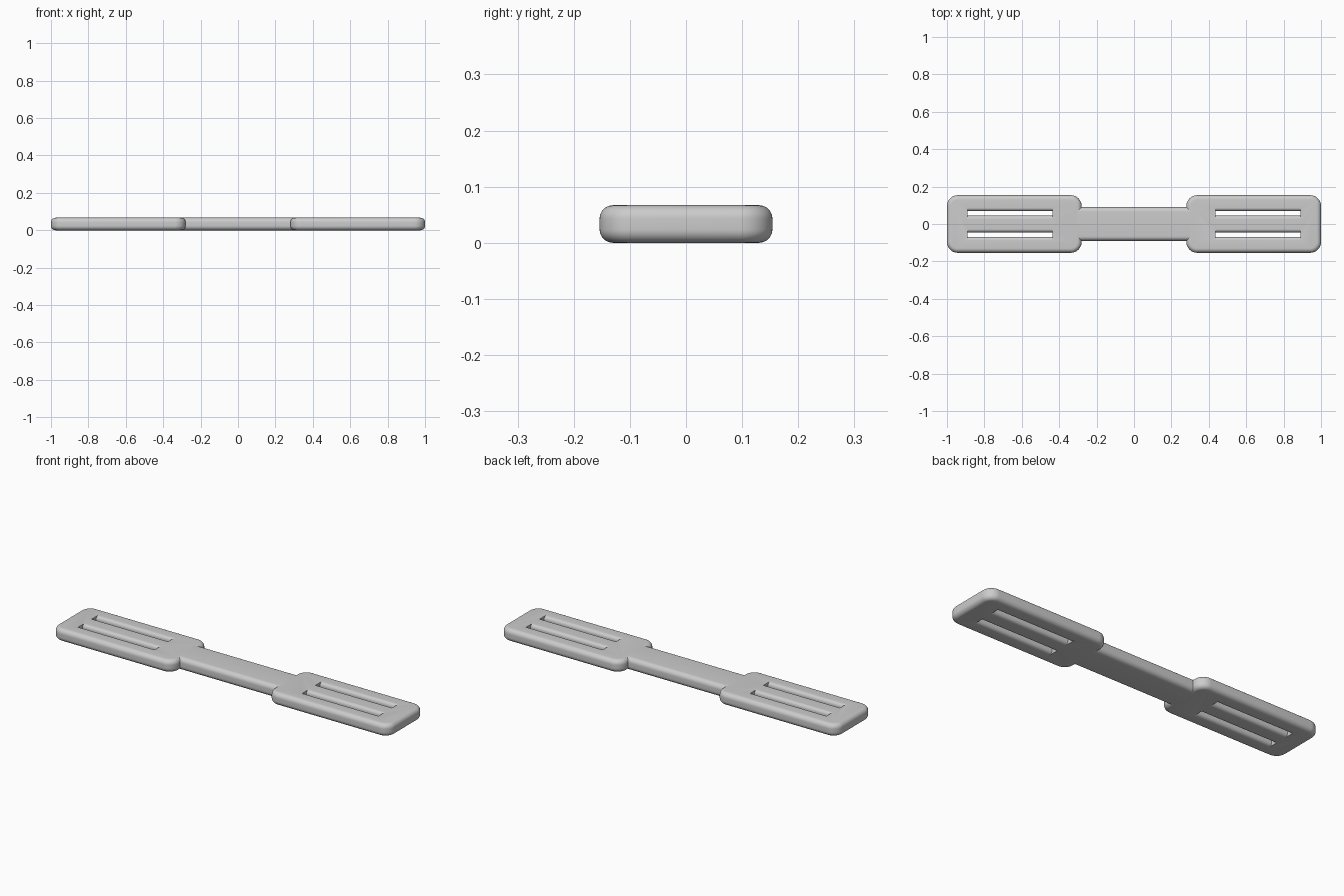
import bpy, bmesh, math
from mathutils import Vector

cube = bpy.data.objects.get("Cube")
if cube:
    bpy.data.objects.remove(cube, do_unlink=True)

THICK = 0.067     # overall thickness
FILLET = 0.024    # rounding of the outer rims
CORNER = 0.058    # plan radius of the plate corners

grey = bpy.data.materials.new("satin grey")
grey.use_nodes = True
grey.diffuse_color = (0.6, 0.6, 0.6, 1)
grey.node_tree.nodes["Principled BSDF"].inputs["Base Color"].default_value = (0.6, 0.6, 0.6, 1)


def arc(cx, cy, r, start, end, steps):
    """Points along an arc, angles in degrees."""
    for i in range(steps + 1):
        a = math.radians(start + (end - start) * i / steps)
        yield cx + r * math.cos(a), cy + r * math.sin(a)


def extrude(name, points, direction):
    """Object made by extruding a closed outline."""
    bm = bmesh.new()
    face = bm.faces.new([bm.verts.new(p) for p in points])
    res = bmesh.ops.extrude_face_region(bm, geom=[face])
    bmesh.ops.translate(bm, vec=direction,
                        verts=[v for v in res["geom"] if isinstance(v, bmesh.types.BMVert)])
    bmesh.ops.recalc_face_normals(bm, faces=bm.faces[:])
    mesh = bpy.data.meshes.new(name)
    bm.to_mesh(mesh)
    bm.free()
    mesh.materials.append(grey)
    obj = bpy.data.objects.new(name, mesh)
    bpy.context.collection.objects.link(obj)
    return obj


def select(obj):
    bpy.ops.object.select_all(action="DESELECT")
    obj.select_set(True)
    bpy.context.view_layer.objects.active = obj


def apply_modifier(obj, kind, **settings):
    mod = obj.modifiers.new(kind.title(), kind)
    for key, value in settings.items():
        setattr(mod, key, value)
    select(obj)
    bpy.ops.object.modifier_apply(modifier=mod.name)


def smooth(obj):
    select(obj)
    bpy.ops.object.shade_smooth_by_angle(angle=math.radians(35))


# Connecting bar, with round long edges
half_w, half_l = 0.09, 0.303
section = []
for i, (sy, sz) in enumerate([(1, 1), (-1, 1), (-1, -1), (1, -1)]):
    section += arc(sy * (half_w - FILLET), THICK / 2 + sz * (THICK / 2 - FILLET),
                   FILLET, 90 * i, 90 * i + 90, 8)
bar = extrude("connecting_bar", [(-half_l, y, z) for y, z in section],
              Vector((2 * half_l, 0, 0)))
smooth(bar)

# End plate with rounded corners and rims
x0, x1, half_d = 0.28, 1.0, 0.154
outline = []
for i, (cx, cy) in enumerate([(x1 - CORNER, half_d - CORNER), (x0 + CORNER, half_d - CORNER),
                              (x0 + CORNER, CORNER - half_d), (x1 - CORNER, CORNER - half_d)]):
    outline += arc(cx, cy, CORNER, 90 * i, 90 * i + 90, 12)
plate = extrude("slotted_end_plates", [(x, y, 0) for x, y in outline], Vector((0, 0, THICK)))
apply_modifier(plate, "BEVEL", width=FILLET, segments=8, limit_method="ANGLE",
               angle_limit=math.radians(60))

# Slots: square ends, flared long edges
gap, flare, over = 0.012, 0.018, 0.01
for side in (1, -1):
    right = [(gap + flare, -over), *arc(gap + flare, flare, flare, 270, 180, 7),
             *arc(gap + flare, THICK - flare, flare, 180, 90, 7), (gap + flare, THICK + over)]
    loop = right + [(-y, z) for y, z in reversed(right)]
    cutter = extrude("slot_cutter", [(0.437, side * 0.057 + y, z) for y, z in loop],
                     Vector((0.453, 0, 0)))
    cutter.hide_render = True
    apply_modifier(plate, "BOOLEAN", operation="DIFFERENCE", solver="EXACT", object=cutter)
    bpy.data.objects.remove(cutter, do_unlink=True)

apply_modifier(plate, "MIRROR", use_mirror_merge=False)
smooth(plate)
